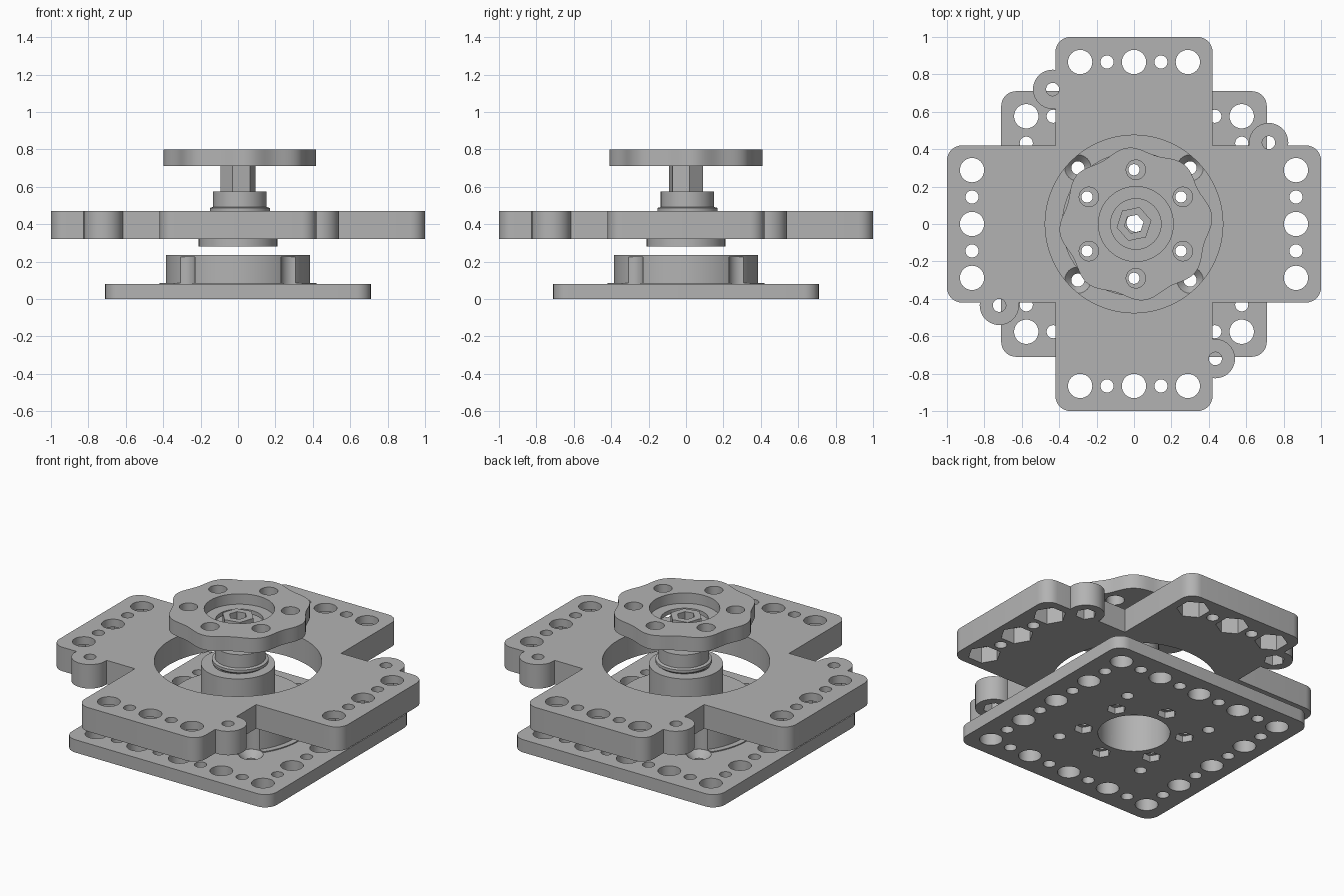
import bpy, bmesh, math
from mathutils import Vector

if "Cube" in bpy.data.objects:
    bpy.data.objects.remove(bpy.data.objects["Cube"])

grey = bpy.data.materials.new("plain grey")
grey.use_nodes = True
colour = (0.45, 0.45, 0.45, 1)
grey.diffuse_color = colour
grey.node_tree.nodes["Principled BSDF"].inputs["Base Color"].default_value = colour

PITCH = 0.144          # spacing of the hole grid
EPS = 0.02             # overshoot of cutters


def circle(x, y, r, n=40, turn=0.0):
    return [(x + r * math.cos(turn + math.tau * i / n),
             y + r * math.sin(turn + math.tau * i / n)) for i in range(n)]


def rounded_rect(w, h, r, n=8):
    pts = []
    for k, (sx, sy) in enumerate([(1, 1), (-1, 1), (-1, -1), (1, -1)]):
        for i in range(n + 1):
            a = (k + i / n) * math.pi / 2
            pts.append((sx * (w - r) + r * math.cos(a), sy * (h - r) + r * math.sin(a)))
    return pts


def quarter_turns(x, y):
    return [(x, y), (-y, x), (-x, -y), (y, -x)]


def solid(name, prisms):
    """Object made of closed prisms: (bottom outline, z0, z1[, top outline])."""
    bm = bmesh.new()
    for p in prisms:
        low, z0, z1 = p[:3]
        high = p[3] if len(p) > 3 else low
        a = [bm.verts.new((x, y, z0)) for x, y in low]
        b = [bm.verts.new((x, y, z1)) for x, y in high]
        bm.faces.new(a[::-1])
        bm.faces.new(b)
        for i in range(len(a)):
            j = (i + 1) % len(a)
            bm.faces.new((a[i], a[j], b[j], b[i]))
    mesh = bpy.data.meshes.new(name)
    bm.to_mesh(mesh)
    bm.free()
    mesh.materials.append(grey)
    obj = bpy.data.objects.new(name, mesh)
    bpy.context.collection.objects.link(obj)
    return obj


def combine(obj, prisms, operation="DIFFERENCE"):
    """Apply a boolean with a temporary helper."""
    helper = solid("helper", prisms)
    helper.hide_render = True
    mod = obj.modifiers.new("cut", "BOOLEAN")
    mod.operation, mod.solver, mod.object = operation, "EXACT", helper
    bpy.context.view_layer.objects.active = obj
    bpy.ops.object.modifier_apply(modifier=mod.name)
    bpy.data.objects.remove(helper)


def finish(obj):
    bpy.ops.object.select_all(action="DESELECT")
    obj.select_set(True)
    bpy.context.view_layer.objects.active = obj
    bpy.ops.object.shade_smooth_by_angle(angle=math.radians(30))


def lathe(name, profile, x=0.0, y=0.0, n=64):
    """Closed (radius, z) section swept around a vertical axis."""
    bm = bmesh.new()
    rings = [[bm.verts.new((x + r * math.cos(math.tau * i / n),
                            y + r * math.sin(math.tau * i / n), z)) for r, z in profile]
             for i in range(n)]
    m = len(profile)
    for i in range(n):
        for k in range(m):
            a, b = rings[i], rings[(i + 1) % n]
            bm.faces.new((a[k], b[k], b[(k + 1) % m], a[(k + 1) % m]))
    bmesh.ops.recalc_face_normals(bm, faces=bm.faces)
    mesh = bpy.data.meshes.new(name)
    bm.to_mesh(mesh)
    bm.free()
    mesh.materials.append(grey)
    obj = bpy.data.objects.new(name, mesh)
    bpy.context.collection.objects.link(obj)
    return obj


def hole_radius(i):
    return 0.065 if i % 2 == 0 else 0.035


bolt_ring = circle(0, 0, 0.29, 6, math.pi / 6)
corner_screws = quarter_turns(0.3, 0.3)

# Base plate: square with a grid of holes along its rim
base = solid("base_plate", [(rounded_rect(0.71, 0.71, 0.08), 0, 0.08)])
holes = [(circle(0, 0, 0.205, 64), -EPS, 0.1)]
for i in range(-4, 4):
    for x, y in quarter_turns(i * PITCH, -4 * PITCH):
        holes.append((circle(x, y, hole_radius(i)), -EPS, 0.1))
holes += [(circle(x, y, 0.03, 24), -EPS, 0.1) for x, y in bolt_ring]
holes += [(circle(x, y, 0.035, 24), -EPS, 0.1) for x, y in corner_screws]
combine(base, holes)
combine(base, [(circle(x, y, 0.055, 6), -EPS, 0.04) for x, y in bolt_ring]
        + [(circle(x, y, 0.035), 0.04, 0.081, circle(x, y, 0.071)) for x, y in corner_screws])
finish(base)

# Bearing housing with a thin foot and clearance notches for the screws
housing = lathe("bearing_housing", [(0.205, 0.08), (0.42, 0.08), (0.42, 0.086), (0.385, 0.086),
                                    (0.385, 0.235), (0.205, 0.235)])
combine(housing, [(circle(x, y, 0.071), 0.06, 0.225) for x, y in corner_screws]
        + [(circle(x, y, 0.03, 24), 0.06, 0.26) for x, y in bolt_ring])
finish(housing)

# Cross plate: two crossed bars, four side lugs and a wide central opening
Z0, Z1 = 0.32, 0.47
lugs = quarter_turns(0.72, 0.435)
cross = solid("cross_plate", [(rounded_rect(1.0, 0.42, 0.08), Z0, Z1)])
combine(cross, [(rounded_rect(0.42, 1.0, 0.08), Z0, Z1)], "UNION")
combine(cross, [(circle(x, y, 0.105), Z0, Z1) for x, y in lugs], "UNION")
holes = [(circle(0, 0, 0.475, 96), Z0 - EPS, Z1 + EPS)]
pockets = []
for i in range(-2, 3):
    for k, (x, y) in enumerate(quarter_turns(0.866, i * PITCH)):
        holes.append((circle(x, y, hole_radius(i)), Z0 - EPS, Z1 + EPS))
        if i % 2 == 0:
            pockets.append((circle(x, y, 0.095, 6, k * math.pi / 2), Z0 - EPS, 0.42))
for x, y in lugs:
    holes.append((circle(x, y, 0.035, 24), Z0 - EPS, Z1 + EPS))
    pockets.append((circle(x, y, 0.06, 6), Z0 - EPS, 0.42))
combine(cross, holes)
combine(cross, pockets)
finish(cross)

# Spindle: stepped round hub
CX, CY = 0.01, 0.008
finish(lathe("bearing_sleeve", [(0.14, 0.28), (0.21, 0.28), (0.21, 0.455), (0.14, 0.455)]))
finish(lathe("spindle_hub", [(0.05, 0.28), (0.14, 0.28), (0.14, 0.455), (0.16, 0.47), (0.16, 0.487),
                             (0.143, 0.492), (0.143, 0.575), (0.05, 0.575)], CX, CY))

# Hexagonal spindle with a hexagonal bore
spindle = solid("hex_spindle", [(circle(0, 0, 0.095, 6, 0.2), 0.56, 0.755)])
combine(spindle, [(circle(0, 0, 0.052, 6, 0.2), 0.5, 0.8)])
finish(spindle)

# Hand knob: wavy rim, six holes and a stepped bore
rim = []
for i in range(144):
    a = math.tau * i / 144
    r = 0.395 + 0.015 * math.cos(8 * (a - math.radians(96)))
    rim.append((CX + r * math.cos(a), r * math.sin(a)))
knob = solid("hand_knob", [(rim, 0.71, 0.80)])
combine(knob, [(circle(CX, 0, 0.135, 64), 0.69, 0.82)]
        + [(circle(x + CX, y, 0.052), 0.69, 0.82) for x, y in bolt_ring])
combine(knob, [(circle(CX, 0, 0.2, 64), 0.735, 0.82)])
finish(knob)
